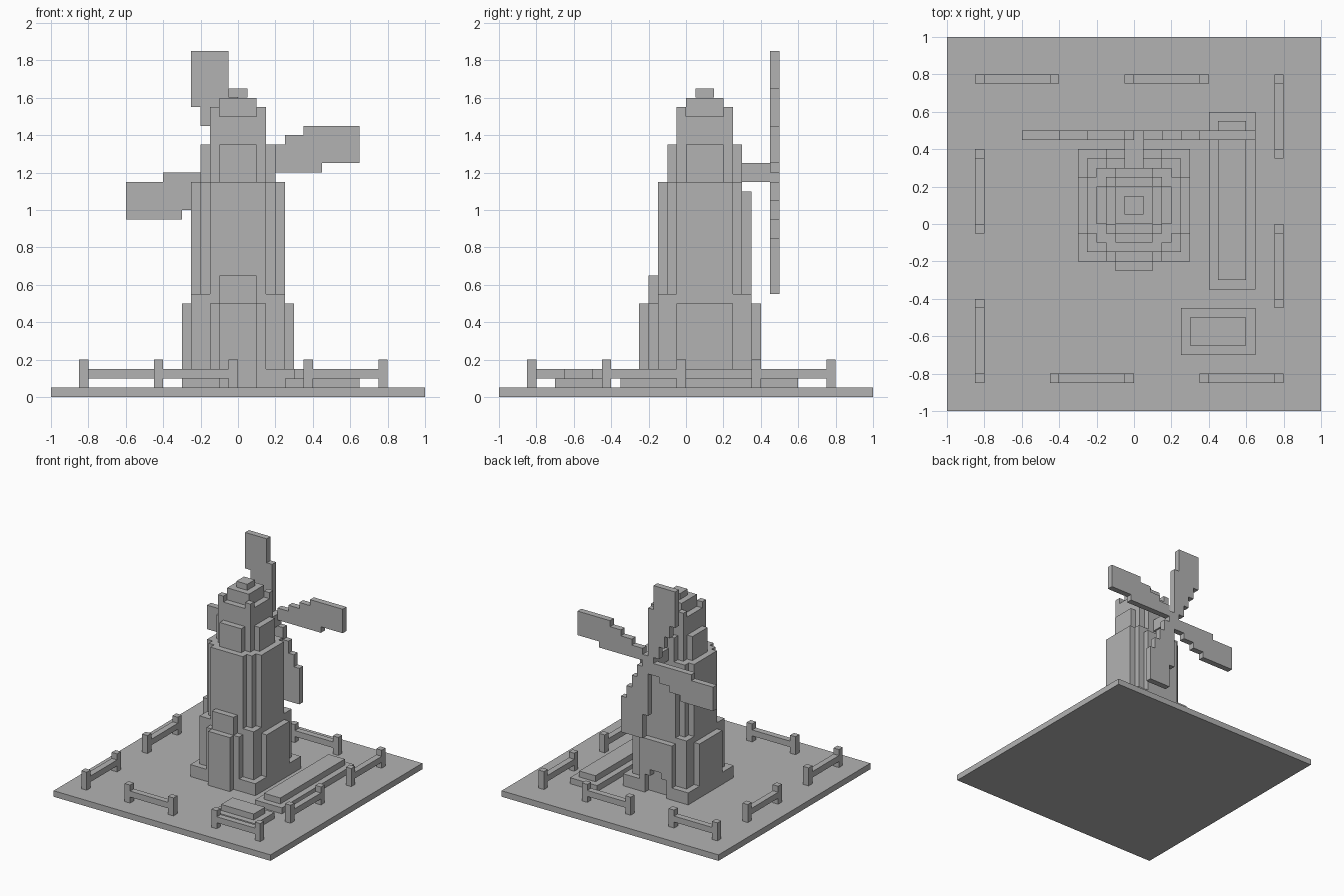
import bpy, bmesh
from math import pi
from mathutils import Matrix, Vector

if "Cube" in bpy.data.objects:
    bpy.data.objects.remove(bpy.data.objects["Cube"])

stone = bpy.data.materials.new("plain grey")
stone.use_nodes = True
GREY = (0.45, 0.45, 0.45, 1)
stone.diffuse_color = GREY
stone.node_tree.nodes["Principled BSDF"].inputs["Base Color"].default_value = GREY


def finish(name, bm):
    bmesh.ops.recalc_face_normals(bm, faces=bm.faces)
    mesh = bpy.data.meshes.new(name)
    bm.to_mesh(mesh)
    bm.free()
    mesh.materials.append(stone)
    obj = bpy.data.objects.new(name, mesh)
    bpy.context.collection.objects.link(obj)
    return obj


def add_box(bm, x, y, z):
    """Add a box from (low, high) ranges on each axis."""
    size = [r[1] - r[0] for r in (x, y, z)]
    mid = [(r[0] + r[1]) / 2 for r in (x, y, z)]
    mat = Matrix.Translation(mid) @ Matrix.Diagonal((*size, 1))
    bmesh.ops.create_cube(bm, size=1, matrix=mat)


def box(name, x, y, z):
    bm = bmesh.new()
    add_box(bm, x, y, z)
    return finish(name, bm)


def slab(name, outline, y0, y1):
    """Extrude an (x, z) outline along y."""
    bm = bmesh.new()
    face = bm.faces.new([bm.verts.new((x, y0, z)) for x, z in outline])
    out = bmesh.ops.extrude_face_region(bm, geom=[face])
    verts = [v for v in out["geom"] if isinstance(v, bmesh.types.BMVert)]
    bmesh.ops.translate(bm, vec=(0, y1 - y0, 0), verts=verts)
    return finish(name, bm)


GROUND = 0.05   # top of the base plate
CY = 0.1        # tower axis in y


def tier(name, half_x, half_y, z0, z1):
    return box(name, (-half_x, half_x), (CY - half_y, CY + half_y), (z0, z1))


box("base_plate", (-1, 1), (-1, 1), (0, GROUND))

# Tower core, stepping inwards with height
box("plinth", (-0.3, 0.3), (-0.2, 0.35), (GROUND, 0.15))
tier("lower_core", 0.25, 0.25, GROUND, 0.55)
tier("middle_core", 0.2, 0.2, 0.55, 1.15)
tier("upper_core", 0.15, 0.15, 1.15, 1.5)
tier("roof_block", 0.1, 0.1, 1.5, 1.6)
tier("roof_cap", 0.05, 0.05, 1.6, 1.65)

# Raised wall panels
tier("lower_side_panels", 0.3, 0.15, GROUND, 0.5)
tier("middle_side_panels", 0.25, 0.15, 0.55, 1.15)
tier("upper_side_panels", 0.2, 0.1, 1.15, 1.35)
tier("upper_end_panels", 0.1, 0.2, 1.15, 1.35)
box("lower_front_panel", (-0.15, 0.15), (-0.2, -0.15), (GROUND, 0.5))
box("middle_front_panel", (-0.15, 0.15), (-0.15, -0.1), (0.55, 1.15))
box("middle_back_panel", (-0.15, 0.15), (0.3, 0.35), (0.55, 1.1))

# Front porch
box("front_porch", (-0.1, 0.1), (-0.25, -0.2), (GROUND, 0.5))
box("front_lintel", (-0.1, 0.1), (-0.2, -0.15), (0.5, 0.65))

# Back wall panel with a stepped doorway, and the plinth beside it
half = [(0.15, 0.5), (0.15, GROUND), (0.1, GROUND), (0.1, 0.2), (0.05, 0.2), (0.05, 0.25)]
slab("back_doorway", half + [(-x, z) for x, z in reversed(half)], 0.35, 0.4)
for side, x in (("left", (0.15, 0.3)), ("right", (-0.3, -0.15))):
    box(side + "_back_plinth", x, (0.35, 0.4), (GROUND, 0.15))

# Corner posts of the parapet
for i, x in enumerate((-0.15, 0.1)):
    for j, y in enumerate((-0.05, 0.2)):
        box(f"parapet_post_{2 * i + j + 1}", (x, x + 0.05), (y, y + 0.05), (1.5, 1.55))

# Sails on the back
HUB_Z = 1.2
box("axle", (-0.05, 0.05), (0.25, 0.5), (1.15, 1.25))
sail = [(0.05, 0), (0.45, 0), (0.45, 0.05), (0.65, 0.05), (0.65, 0.25), (0.35, 0.25),
        (0.35, 0.2), (0.25, 0.2), (0.25, 0.15), (0.15, 0.15), (0.15, 0.1), (0.05, 0.1)]
for i, (side, shift) in enumerate((("left", 0), ("top", 0), ("right", 0.05), ("bottom", 0))):
    turn = Matrix.Rotation(i * pi / 2, 2)
    points = [turn @ Vector(p) for p in sail]
    slab(side + "_sail", [(p.x + shift, p.y + HUB_Z) for p in points], 0.45, 0.5)


# Two-tier garden beds
def bed(name, x, y):
    box(name + "_border", x, y, (GROUND, 0.1))
    box(name + "_top", (x[0] + 0.05, x[1] - 0.05), (y[0] + 0.05, y[1] - 0.05), (0.1, 0.15))


bed("long_bed", (0.4, 0.65), (-0.35, 0.6))
bed("small_bed", (0.25, 0.65), (-0.7, -0.45))


# Fence pieces: two posts and a rail
def fence(name, x, y, along_x):
    bm = bmesh.new()
    length, t = 0.45, 0.05

    def part(a, b, z):
        if along_x:
            add_box(bm, (x + a, x + b), (y, y + t), z)
        else:
            add_box(bm, (x, x + t), (y + a, y + b), z)

    part(0, t, (GROUND, 0.2))
    part(length - t, length, (GROUND, 0.2))
    part(t, length - t, (0.1, 0.15))
    finish(name, bm)


for name, x, y, along_x in (
        ("front_fence_right", -0.45, -0.85, True), ("front_fence_left", 0.35, -0.85, True),
        ("back_fence_right", -0.85, 0.75, True), ("back_fence_left", -0.05, 0.75, True),
        ("left_fence_front", 0.75, -0.45, False), ("left_fence_back", 0.75, 0.35, False),
        ("right_fence_front", -0.85, -0.85, False), ("right_fence_back", -0.85, -0.05, False)):
    fence(name, x, y, along_x)
